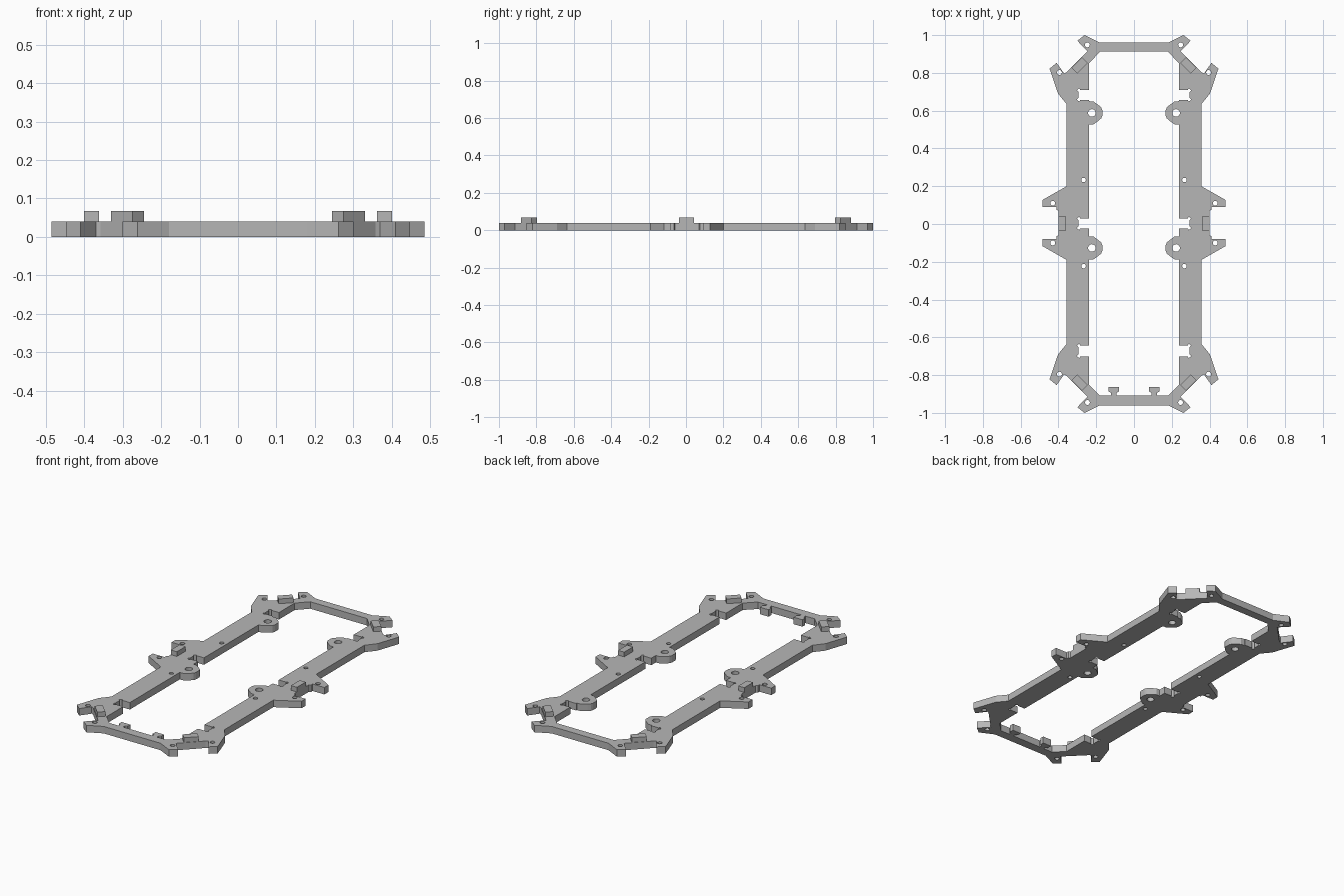
import bpy, bmesh
from math import cos, sin, pi
from mathutils import Matrix

cube = bpy.data.objects.get("Cube")
if cube:
    bpy.data.objects.remove(cube)

THICK = 0.04    # plate thickness
TOP = 0.067     # top of the raised blocks

grey = bpy.data.materials.new("plain grey")
grey.use_nodes = True
COLOUR = (0.47, 0.47, 0.47, 1)
grey.diffuse_color = COLOUR
grey.node_tree.nodes["Principled BSDF"].inputs["Base Color"].default_value = COLOUR


def finish(name, bm):
    bmesh.ops.recalc_face_normals(bm, faces=bm.faces)
    mesh = bpy.data.meshes.new(name)
    bm.to_mesh(mesh)
    bm.free()
    mesh.materials.append(grey)
    obj = bpy.data.objects.new(name, mesh)
    bpy.context.collection.objects.link(obj)
    return obj


def flip_y(pts):
    return [(x, -y) for x, y in reversed(pts)]


def both_sides(pts):
    return pts + [(-x, y) for x, y in reversed(pts)]


def plate(name, loops, height):
    """Extruded flat plate; loops inside the first one become openings."""
    bm = bmesh.new()
    for loop in loops:
        vs = [bm.verts.new((x, y, 0)) for x, y in loop]
        for i, v in enumerate(vs):
            bm.edges.new((v, vs[i - 1]))
    bmesh.ops.triangle_fill(bm, edges=bm.edges[:], use_beauty=True, normal=(0, 0, 1))
    ext = bmesh.ops.extrude_face_region(bm, geom=bm.faces[:], use_keep_orig=True)
    verts = [g for g in ext["geom"] if isinstance(g, bmesh.types.BMVert)]
    bmesh.ops.translate(bm, verts=verts, vec=(0, 0, height))
    return finish(name, bm)


def block(name, x, y, sx, sy, angle=0):
    bm = bmesh.new()
    bmesh.ops.create_cube(bm, size=1, matrix=Matrix.Diagonal((sx, sy, TOP, 1)))
    obj = finish(name, bm)
    obj.location = (x, y, TOP / 2)
    obj.rotation_euler.z = angle


def circle(x, y, r, n=20):
    return [(x + r * cos(2 * pi * i / n), y + r * sin(2 * pi * i / n)) for i in range(n)]


def notch(y, half):
    """Slot in the inner edge with relieved corners."""
    upper = [(0.237, half), (0.285, half), (0.29, half + 0.008),
             (0.303, half - 0.002), (0.295, half - 0.01)]
    lower = flip_y(upper)
    return [(a, y + b) for a, b in upper + lower]


def lug(y):
    """Rounded screw lug on the inner edge."""
    upper = [(0.237, 0.062), (0.215, 0.061), (0.185, 0.039), (0.173, 0.028), (0.168, 0.015)]
    return [(a, y + b) for a, b in upper + flip_y(upper)]


# Outer outline: corner tips and ears, then the middle side ears
end = [(0.18, 0.96), (0.262, 1.0), (0.30, 0.97), (0.247, 0.915), (0.357, 0.803),
       (0.37, 0.797), (0.41, 0.853), (0.447, 0.822), (0.402, 0.69), (0.357, 0.635)]
upper_ear = [(0.357, 0.20), (0.485, 0.127), (0.485, 0.09), (0.41, 0.09),
             (0.41, 0.075), (0.4, 0.07)]
lower_ear = [(x, y + 0.01) for x, y in flip_y(upper_ear)]
outer = both_sides(end + upper_ear + lower_ear + flip_y(end))

# Inner outline: slots, lugs and two small tabs on the front bar
tab = [(0.122, -0.908), (0.122, -0.893), (0.135, -0.887), (0.135, -0.862),
       (0.08, -0.862), (0.08, -0.887), (0.093, -0.893), (0.093, -0.908)]
inner = both_sides([(0.18, 0.912), (0.237, 0.852)] + notch(0.683, 0.027) + lug(0.588)
                   + notch(0.003, 0.027) + lug(-0.127) + notch(-0.672, 0.03)
                   + [(0.237, -0.852), (0.18, -0.908)] + tab)

# Screw holes
holes = []
for s in (1, -1):
    for x, y, r in [(0.247, 0.948, 0.013), (0.247, -0.945, 0.013), (0.395, 0.802, 0.013),
                    (0.395, -0.795, 0.013), (0.43, 0.11, 0.013), (0.43, -0.1, 0.013),
                    (0.267, 0.233, 0.012), (0.267, -0.223, 0.012),
                    (0.223, 0.588, 0.02), (0.223, -0.127, 0.02)]:
        holes.append(circle(s * x, y, r))

plate("frame_plate", [outer, inner] + holes, THICK)

# Raised blocks on the corner arms and the middle of each side
for sx, side in ((1, "left"), (-1, "right")):
    block(side + "_middle_block", sx * 0.381, 0.003, 0.038, 0.08)
    for sy, place in ((1, "back"), (-1, "front")):
        block(f"{side}_{place}_corner_block", sx * 0.2875, sy * 0.84,
              0.078, 0.042, -sx * sy * pi / 4)
